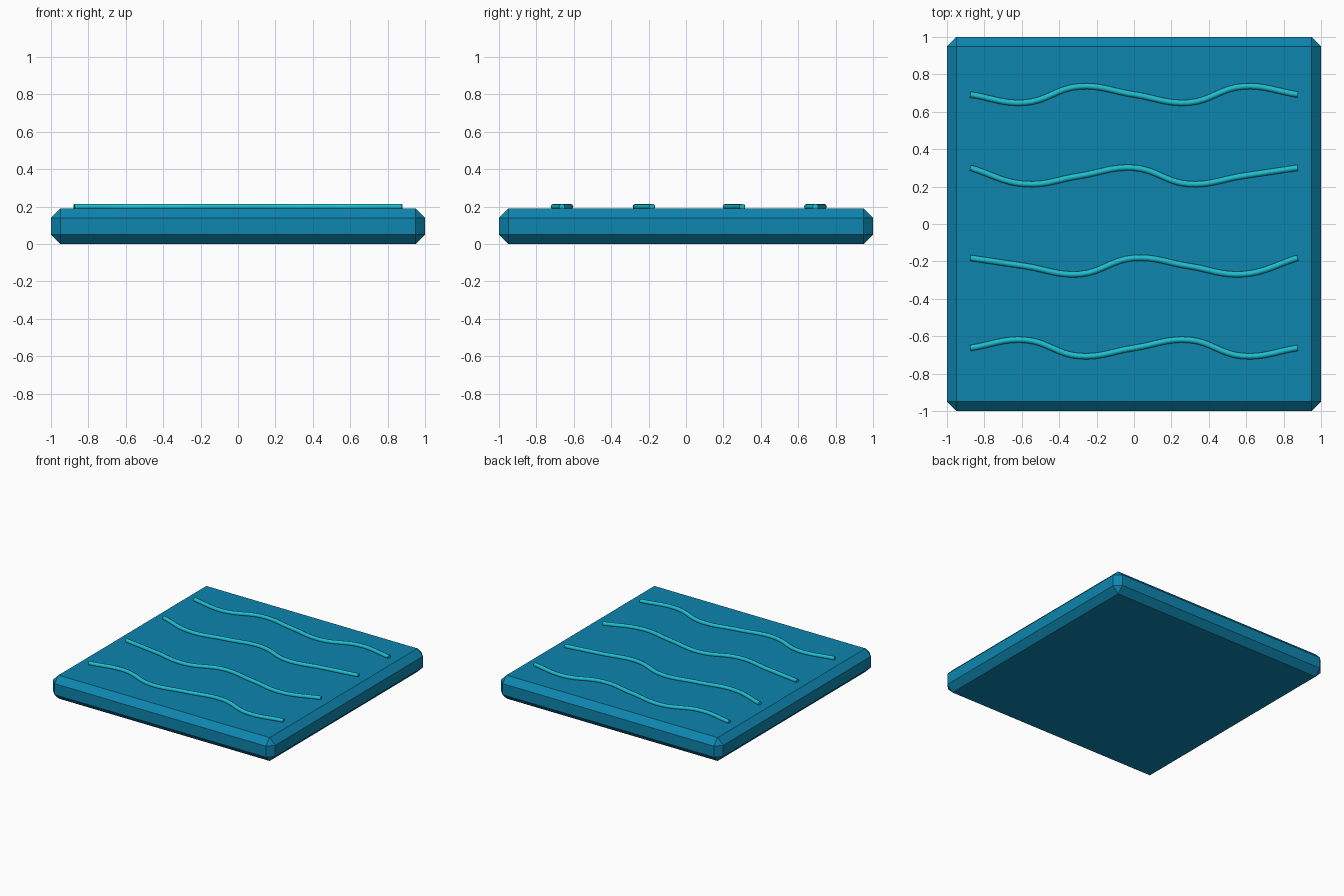
import bpy

if "Cube" in bpy.data.objects:
    bpy.data.objects.remove(bpy.data.objects["Cube"])

def material(name, color):
    m = bpy.data.materials.new(name)
    m.diffuse_color = (*color, 1)
    m.use_nodes = True
    m.node_tree.nodes["Principled BSDF"].inputs["Base Color"].default_value = m.diffuse_color
    return m

slab_mat = material("deep_water", (0.004, 0.235, 0.43))
wave_mat = material("light_water", (0.012, 0.52, 0.64))

# Square water slab, chamfered on every edge
bpy.ops.mesh.primitive_cube_add(size=1, location=(0, 0, 0.095))
slab = bpy.context.object
slab.name = "water_slab"
slab.scale = (2, 2, 0.19)
bpy.ops.object.transform_apply(location=False, rotation=False, scale=True)
bevel = slab.modifiers.new("chamfer", 'BEVEL')
bevel.width = 0.05
bevel.segments = 1
slab.data.materials.append(slab_mat)

# Wavy ripple tubes on the top face: centre y and repeating offset pattern
A = 0.0435
ripples = [
    (0.692, (0, -A, A)),
    (0.257, (A, -A, 0)),
    (-0.225, (A, 0, -A)),
    (-0.663, (0, A, -A)),
]

def ripple(index, y, pattern):
    curve = bpy.data.curves.new("ripple_%d" % index, 'CURVE')
    curve.dimensions = '3D'
    curve.bevel_depth = 0.016
    curve.bevel_resolution = 2
    curve.resolution_u = 8
    curve.use_fill_caps = True
    spline = curve.splines.new('BEZIER')
    spline.bezier_points.add(6)
    for i, p in enumerate(spline.bezier_points):
        p.co = (-0.875 + 1.75 * i / 6, y + pattern[i % 3], 0.199)
        p.handle_left_type = p.handle_right_type = 'AUTO'
    curve.materials.append(wave_mat)
    obj = bpy.data.objects.new("ripple_%d" % index, curve)
    bpy.context.collection.objects.link(obj)

for n, (y, pattern) in enumerate(ripples, 1):
    ripple(n, y, pattern)
